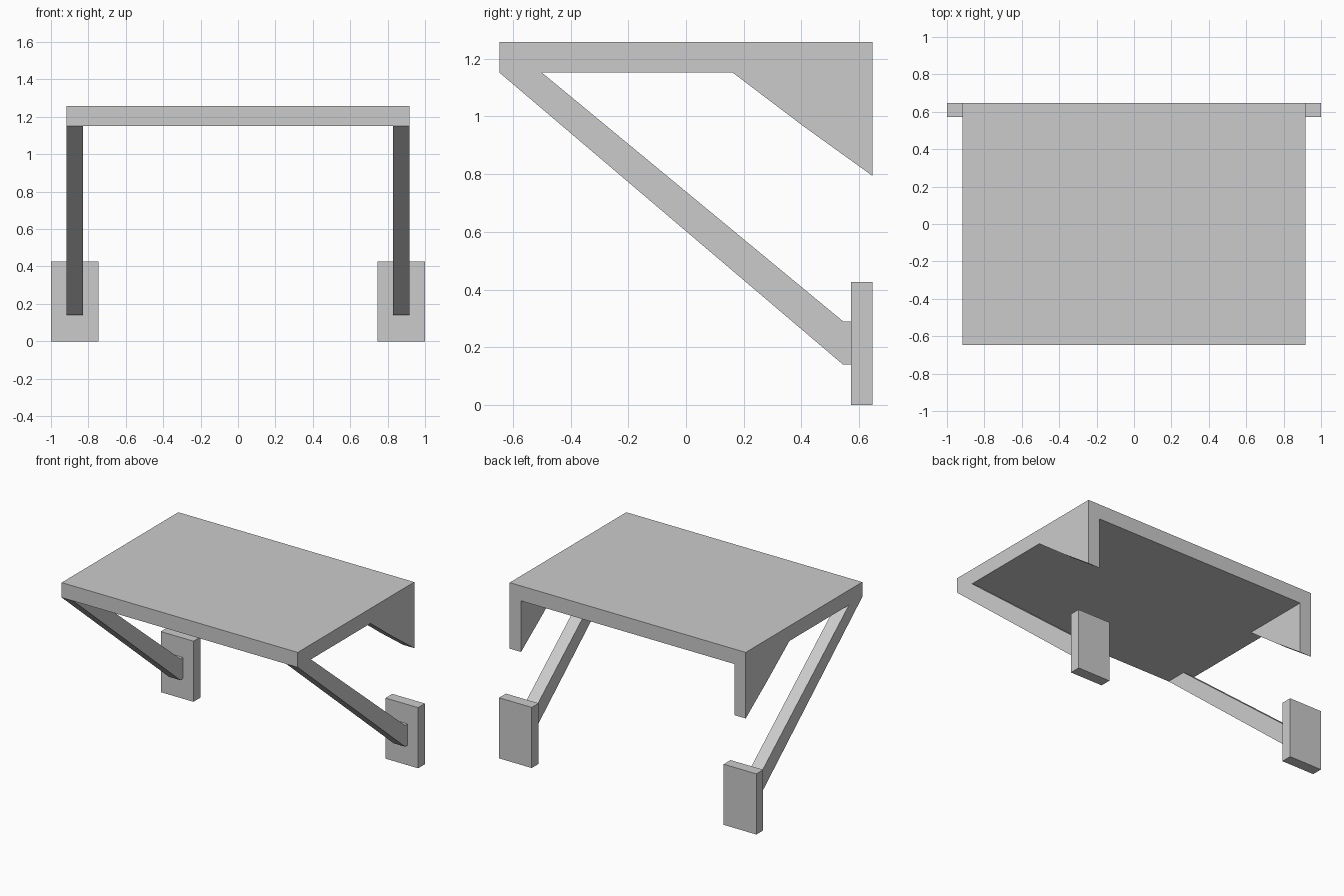
import bpy

if "Cube" in bpy.data.objects:
    bpy.data.objects.remove(bpy.data.objects["Cube"])

Y = 0.647              # half depth
X_IN, X_OUT = 0.829, 0.917
Z_LOW, Z_TOP = 1.152, 1.257


def extrude_x(name, profile, x0, x1):
    """Extrude a closed (y, z) profile from x0 to x1."""
    x0, x1 = sorted((x0, x1))
    n = len(profile)
    verts = [(x, y, z) for x in (x0, x1) for y, z in profile]
    # profile runs counter-clockwise seen from +x
    faces = [tuple(reversed(range(n))), tuple(range(n, 2 * n))]
    faces += [(i, (i + 1) % n, (i + 1) % n + n, i + n) for i in range(n)]
    mesh = bpy.data.meshes.new(name)
    mesh.from_pydata(verts, [], faces)
    mesh.update()
    obj = bpy.data.objects.new(name, mesh)
    bpy.context.collection.objects.link(obj)
    return obj


def rect(y0, y1, z0, z1):
    return [(y0, z0), (y1, z0), (y1, z1), (y0, z1)]


# Table top
extrude_x("shelf_top", rect(-Y, Y, Z_LOW, Z_TOP), -X_OUT, X_OUT)

# Side profiles
brace = [(-Y, Z_LOW), (0.544, 0.14), (0.571, 0.14),
         (0.571, 0.29), (0.544, 0.29), (-0.5, Z_LOW)]
gusset = [(0.161, Z_LOW), (0.404, 0.968), (Y, 0.793), (Y, Z_LOW)]
plate = rect(0.571, Y, 0.0, 0.426)

# Supports on both sides
for side, s in (("left", -1), ("right", 1)):
    extrude_x(side + "_diagonal_brace", brace, s * X_IN, s * X_OUT)
    extrude_x(side + "_rear_gusset", gusset, s * X_IN, s * X_OUT)
    extrude_x(side + "_wall_plate", plate, s * 0.746, s * 1.0)
